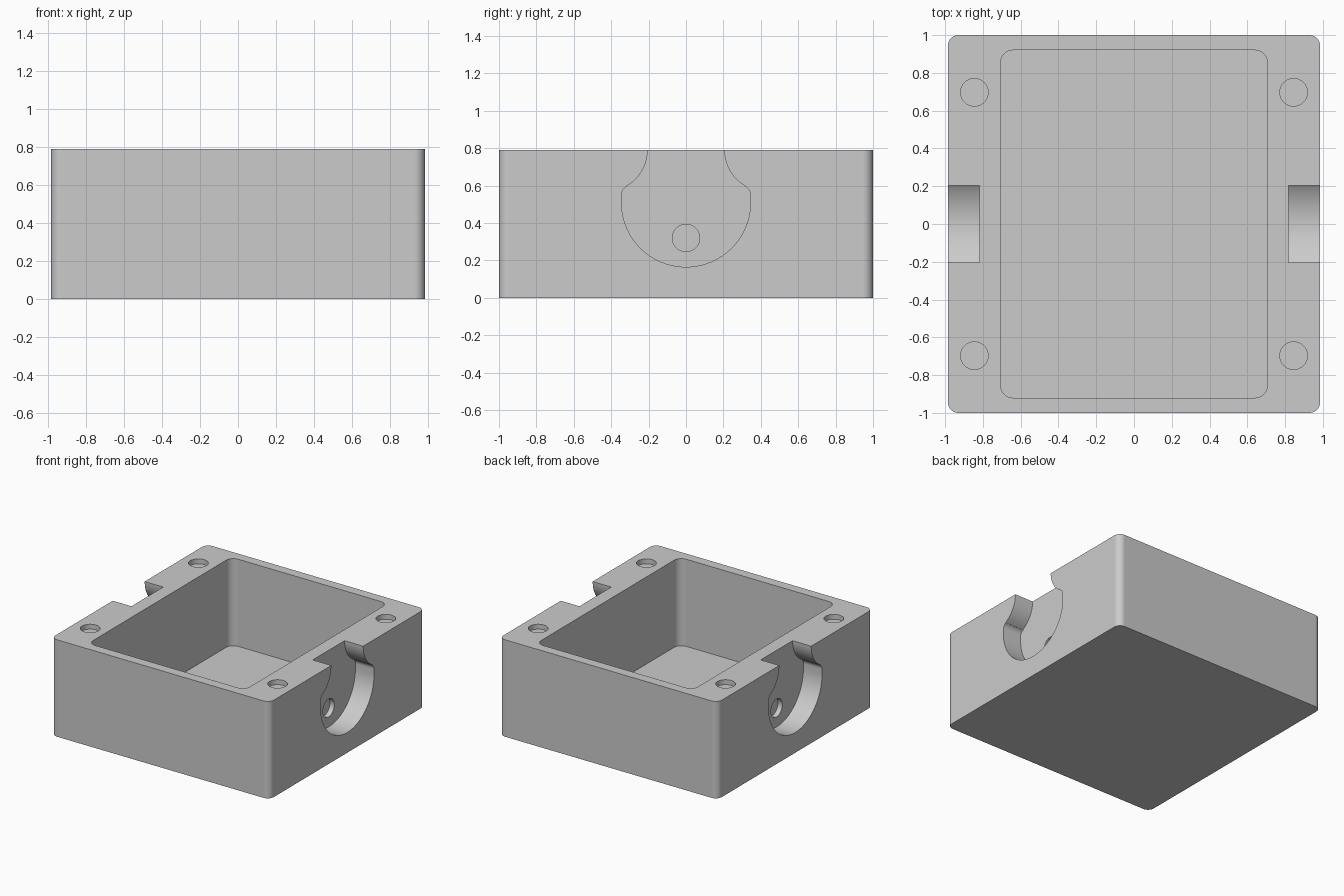
import bpy
import bmesh
from math import cos, sin, radians, pi
from mathutils import Vector

if "Cube" in bpy.data.objects:
    bpy.data.objects.remove(bpy.data.objects["Cube"])

HX, HY, H = 0.985, 1.0, 0.79      # half width, half length, height
FLOOR = 0.08                      # cavity floor height
POCKET_X = 0.817                  # back plane of the side pockets
HOLE_R, HOLE_DEPTH = 0.073, 0.04  # shallow round sockets

grey = bpy.data.materials.new("plain grey")
grey.use_nodes = True
grey.diffuse_color = (0.6, 0.6, 0.6, 1)
grey.node_tree.nodes["Principled BSDF"].inputs["Base Color"].default_value = (0.6, 0.6, 0.6, 1)


def arc(cx, cy, r, start, end, steps):
    """Points along a circular arc, angles in degrees."""
    angles = [radians(start + (end - start) * i / steps) for i in range(steps + 1)]
    return [(cx + r * cos(a), cy + r * sin(a)) for a in angles]


def rounded_rect(hx, hy, r):
    pts = []
    for i, (sx, sy) in enumerate([(1, 1), (-1, 1), (-1, -1), (1, -1)]):
        pts += arc(sx * (hx - r), sy * (hy - r), r, 90 * i, 90 * i + 90, 8)
    return pts


def circle(cx, cy, r):
    return arc(cx, cy, r, 0, 360, 48)[:-1]


def prism(name, outline, low, high, axis="Z"):
    """Extrude an outline along z (outline in xy) or along x (outline in yz)."""
    place = (lambda u, v, w: (u, v, w)) if axis == "Z" else (lambda u, v, w: (w, u, v))
    bm = bmesh.new()
    base = bm.faces.new([bm.verts.new(place(u, v, low)) for u, v in outline])
    out = bmesh.ops.extrude_face_region(bm, geom=[base])
    verts = [g for g in out["geom"] if isinstance(g, bmesh.types.BMVert)]
    bmesh.ops.translate(bm, verts=verts, vec=Vector(place(0, 0, high - low)))
    bmesh.ops.recalc_face_normals(bm, faces=bm.faces)
    mesh = bpy.data.meshes.new(name)
    bm.to_mesh(mesh)
    bm.free()
    mesh.materials.append(grey)
    obj = bpy.data.objects.new(name, mesh)
    bpy.context.scene.collection.objects.link(obj)
    return obj


def cut(target, cutter):
    """Subtract the cutter from the target, then discard it."""
    cutter.hide_render = True
    mod = target.modifiers.new("cut", "BOOLEAN")
    mod.operation, mod.solver, mod.object = "DIFFERENCE", "EXACT", cutter
    bpy.context.view_layer.objects.active = target
    bpy.ops.object.modifier_apply(modifier=mod.name)
    bpy.data.objects.remove(cutter)


# Tray body with rounded upright corners and a main cavity
tray = prism("tray", rounded_rect(HX, HY, 0.055), 0, H)
cut(tray, prism("cavity_cutter", rounded_rect(0.706, 0.92, 0.065), FLOOR, H + 0.1))

# Side pocket outline: round bowl, soft shoulder, flared neck open at the top
bowl = arc(0, 0.51, 0.345, -90, 0, 24)
shoulder = arc(0.295, 0.55, 0.05, 0, 61, 6)
neck = arc(0.4276, H, 0.2226, 241, 180, 12)
half = bowl + shoulder + neck + [(0.205, H + 0.1)]
pocket = half + [(-y, z) for y, z in reversed(half[1:])]

for side in (-1, 1):
    lo, hi = sorted((side * POCKET_X, side * (HX + 0.1)))
    cut(tray, prism("pocket_cutter", pocket, lo, hi, "X"))
    # Shallow socket in the back of the pocket
    lo, hi = sorted((side * (POCKET_X - HOLE_DEPTH), side * (POCKET_X + 0.05)))
    cut(tray, prism("side_socket_cutter", circle(0, 0.32, HOLE_R), lo, hi, "X"))
    # Shallow sockets in the rim corners
    for end in (-1, 1):
        ring = circle(side * 0.845, end * 0.697, HOLE_R)
        cut(tray, prism("rim_socket_cutter", ring, H - HOLE_DEPTH, H + 0.1))

# Smooth curved walls while keeping flat faces flat
bpy.ops.object.select_all(action="DESELECT")
tray.select_set(True)
bpy.context.view_layer.objects.active = tray
bpy.ops.object.shade_smooth_by_angle(angle=radians(30))
weighted = tray.modifiers.new("flat face normals", "WEIGHTED_NORMAL")
weighted.keep_sharp = True
